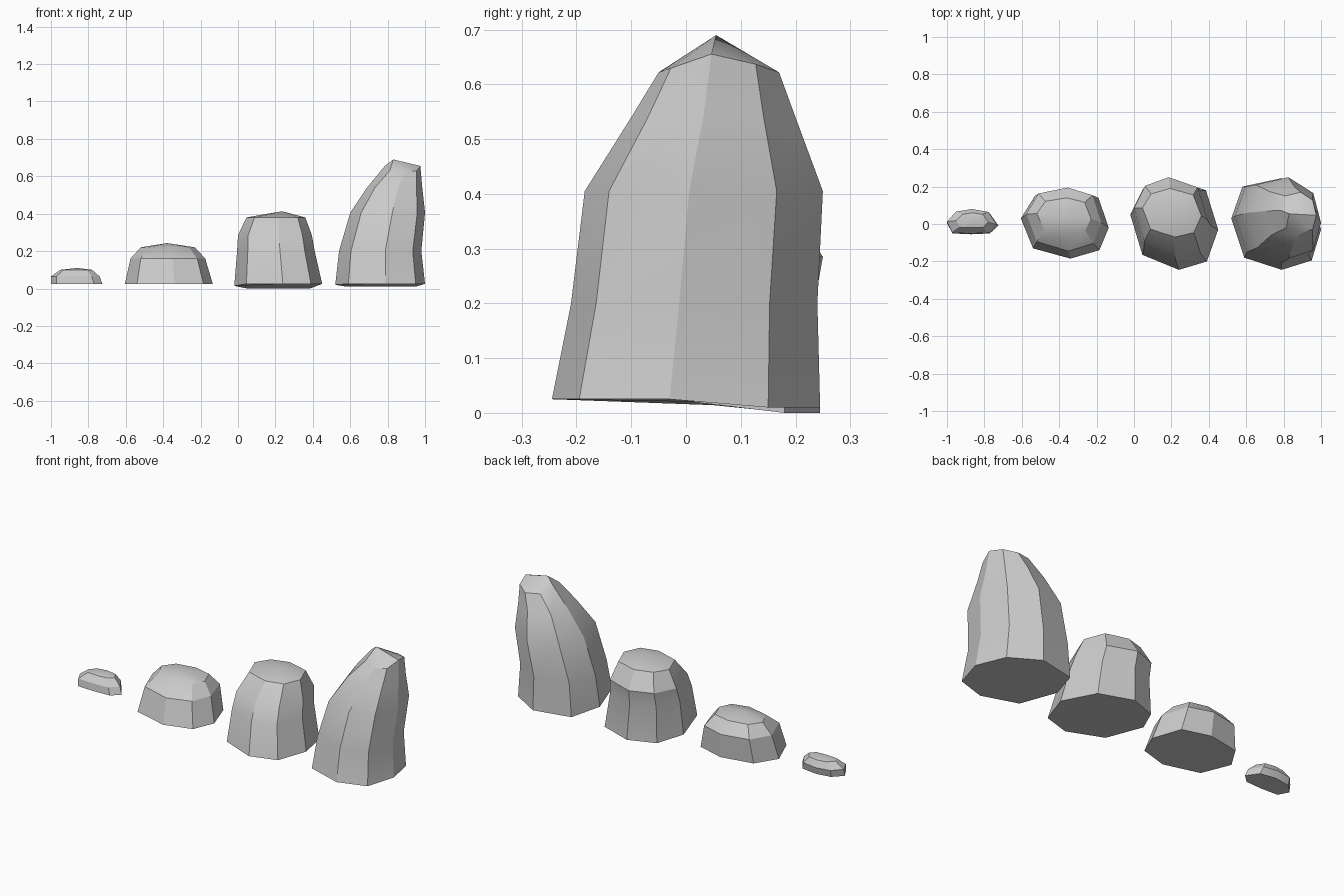
import bpy, bmesh, math

if "Cube" in bpy.data.objects:
    bpy.data.objects.remove(bpy.data.objects["Cube"])


def build_rock(name, outline, levels, apex, tilt=0.0, crest=0.0):
    """Loft an irregular footprint through levels (x0, x1, y0, y1, z) up to an apex.
    tilt lowers the back of the base, crest lifts the middle of the top ring."""
    xs, ys = zip(*outline)
    unit = [((x - min(xs)) / (max(xs) - min(xs)), (y - min(ys)) / (max(ys) - min(ys)))
            for x, y in outline]
    bm = bmesh.new()
    rings = []
    for i, (x0, x1, y0, y1, z) in enumerate(levels):
        ring = []
        for u, v in unit:
            dz = 0.0
            if i == 0:
                dz = -tilt * min(1, max(0, (v - 0.45) / 0.35))
            elif i == len(levels) - 1:
                dz = crest * (1 - abs(2 * v - 1))
            ring.append(bm.verts.new((x0 + u * (x1 - x0), y0 + v * (y1 - y0), z + dz)))
        rings.append(ring)
    n = len(outline)
    bm.faces.new(rings[0][::-1])
    for a, b in zip(rings, rings[1:]):
        for i in range(n):
            j = (i + 1) % n
            bm.faces.new((a[i], a[j], b[j], b[i]))
    top = bm.verts.new(apex)
    for i in range(n):
        bm.faces.new((rings[-1][i], rings[-1][(i + 1) % n], top))
    bmesh.ops.recalc_face_normals(bm, faces=bm.faces)
    mesh = bpy.data.meshes.new(name)
    bm.to_mesh(mesh)
    bm.free()
    obj = bpy.data.objects.new(name, mesh)
    bpy.context.collection.objects.link(obj)
    bpy.ops.object.select_all(action='DESELECT')
    obj.select_set(True)
    bpy.context.view_layer.objects.active = obj
    bpy.ops.object.shade_smooth_by_angle(angle=math.radians(25))


# Small flat pebble
build_rock("pebble",
           [(-1, .01), (-.97, -.05), (-.87, -.055), (-.77, -.05),
            (-.725, -.005), (-.77, .065), (-.86, .08), (-.95, .065)],
           [(-1, -.725, -.055, .07, .025), (-1, -.74, -.05, .08, .065),
            (-.95, -.78, -.02, .06, .1)],
           (-.86, .02, .11))

# Low boulder
build_rock("low_boulder",
           [(-.605, .03), (-.54, -.13), (-.34, -.185), (-.185, -.14),
            (-.135, -.02), (-.19, .14), (-.345, .185), (-.53, .15)],
           [(-.605, -.135, -.185, .185, .025), (-.575, -.175, -.145, .195, .16),
            (-.52, -.23, -.06, .14, .22)],
           (-.38, .04, .243))

# Medium boulder
build_rock("medium_boulder",
           [(-.02, .05), (.045, -.165), (.24, -.245), (.39, -.2),
            (.45, -.03), (.385, .18), (.2, .245), (.05, .19)],
           [(-.02, .45, -.245, .245, .025), (-.005, .41, -.2, .235, .2),
            (.0, .395, -.16, .25, .285), (.045, .36, -.07, .19, .38)],
           (.235, .06, .413), tilt=.025)

# Tall leaning rock with a ridged crown
build_rock("tall_rock",
           [(.52, .03), (.59, -.18), (.79, -.245), (.95, -.195),
            (1.0, -.03), (.95, .15), (.79, .245), (.58, .2)],
           [(.52, 1.0, -.245, .245, .025), (.54, .98, -.21, .24, .2),
            (.6, 1.0, -.185, .25, .405), (.69, .985, -.1, .2, .54),
            (.785, .975, -.05, .17, .622)],
           (.83, .055, .69), tilt=.015, crest=.038)
